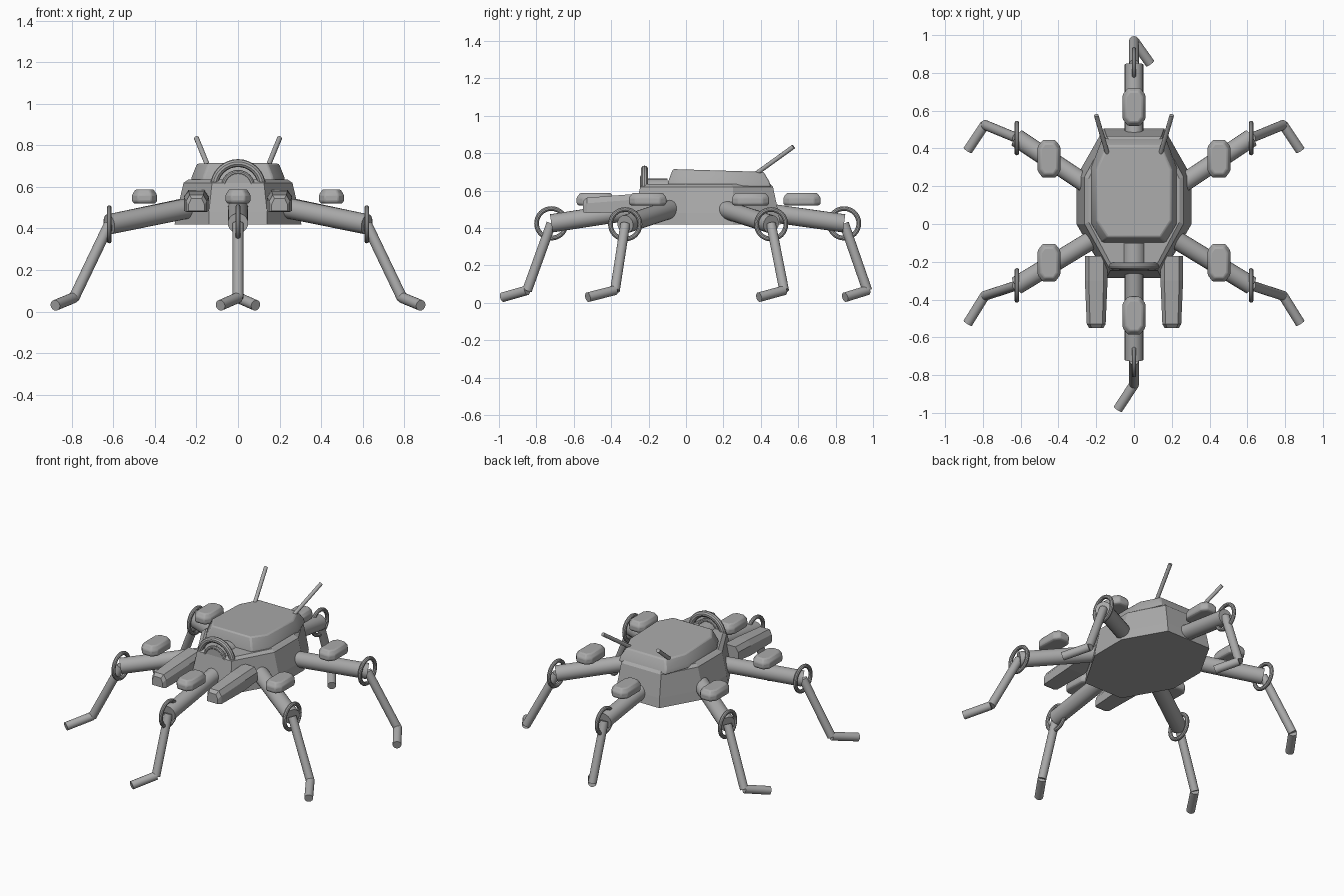
import bpy, bmesh, math
from mathutils import Vector

if "Cube" in bpy.data.objects:
    bpy.data.objects.remove(bpy.data.objects["Cube"])

grey = bpy.data.materials.new("plain_grey")
grey.diffuse_color = (0.4, 0.4, 0.4, 1)
grey.use_nodes = True
grey.node_tree.nodes["Principled BSDF"].inputs["Base Color"].default_value = grey.diffuse_color


def finish(ob, name, smooth=True):
    ob.name = name
    ob.data.materials.clear()
    ob.data.materials.append(grey)
    if smooth:
        bpy.ops.object.select_all(action='DESELECT')
        ob.select_set(True)
        bpy.context.view_layer.objects.active = ob
        bpy.ops.object.shade_smooth_by_angle(angle=math.radians(35))
    return ob


def rod(name, a, b, r, sides=20):
    a, b = Vector(a), Vector(b)
    d = b - a
    bpy.ops.mesh.primitive_cylinder_add(vertices=sides, radius=r, depth=d.length, location=(a + b) / 2)
    ob = bpy.context.object
    ob.rotation_euler = d.to_track_quat('Z', 'Y').to_euler()
    return finish(ob, name)


def ring(name, loc, R, r, rot):
    bpy.ops.mesh.primitive_torus_add(location=loc, rotation=rot, major_radius=R, minor_radius=r,
                                     major_segments=32, minor_segments=10)
    return finish(bpy.context.object, name)


def loft(name, rings, bevel=0.0):
    """Skin a stack of equal-length point rings and cap both ends."""
    bm = bmesh.new()
    rows = [[bm.verts.new(p) for p in pts] for pts in rings]
    n = len(rows[0])
    for lo, hi in zip(rows, rows[1:]):
        for i in range(n):
            bm.faces.new((lo[i], lo[(i + 1) % n], hi[(i + 1) % n], hi[i]))
    bm.faces.new(rows[0][::-1])
    bm.faces.new(rows[-1])
    bmesh.ops.recalc_face_normals(bm, faces=bm.faces)
    me = bpy.data.meshes.new(name)
    bm.to_mesh(me)
    bm.free()
    ob = bpy.data.objects.new(name, me)
    bpy.context.collection.objects.link(ob)
    if bevel:
        m = ob.modifiers.new("bevel", 'BEVEL')
        m.width, m.segments = bevel, 2
    return finish(ob, name, bevel > 0)


def octagon(w, nf, nb, y0, ya, yb, y1, z, z_back=None):
    """Eight-sided outline: half width w, front/back edge half widths nf/nb."""
    zb = z if z_back is None else z_back
    pts = [(nf, y0), (w, ya), (w, yb), (nb, y1), (-nb, y1), (-w, yb), (-w, ya), (-nf, y0)]
    return [(x, y, z + (zb - z) * (y - y0) / (y1 - y0)) for x, y in pts]


# Hull and raised cabin
loft("hull", [octagon(0.305, 0.14, 0.16, -0.285, 0.0, 0.25, 0.505, 0.42),
              octagon(0.295, 0.14, 0.155, -0.275, 0.0, 0.25, 0.495, 0.48),
              octagon(0.262, 0.125, 0.145, -0.245, 0.0, 0.25, 0.465, 0.62),
              octagon(0.24, 0.115, 0.135, -0.225, 0.01, 0.24, 0.45, 0.635)])
loft("cabin", [octagon(0.228, 0.17, 0.17, -0.10, 0.0, 0.30, 0.455, 0.62),
               octagon(0.222, 0.165, 0.165, -0.095, 0.0, 0.30, 0.445, 0.65),
               octagon(0.197, 0.14, 0.14, -0.07, 0.02, 0.29, 0.415, 0.715, 0.70)], 0.008)

# Round front eye with its hood ring
ring("eye_hood", (0, -0.222, 0.60), 0.115, 0.019, (math.pi / 2, 0, 0))
ring("eye_rim", (0, -0.235, 0.60), 0.07, 0.012, (math.pi / 2, 0, 0))
rod("eye", (0, -0.10, 0.60), (0, -0.245, 0.60), 0.064, 24)


def pad(x, y):
    rows = []
    for z, s in ((0.52, 0.85), (0.53, 1.0), (0.562, 1.0), (0.588, 0.72)):
        w, l = 0.06 * s, 0.1 * (1 - (1 - s) * 0.7)
        rows.append([(x + px, y + py, z) for px, py, _ in
                     octagon(w, w * 0.55, w * 0.55, -l, -l * 0.65, l * 0.65, l, z)])
    loft("leg_pad", rows, 0.007)


def leg(hip, knee, ankle, toe, pad_xy):
    rod("thigh", hip, knee, 0.049)
    ring("knee_ring", knee, 0.079, 0.0125, (0, math.pi / 2, 0))
    rod("shin", knee, ankle, 0.026)
    rod("foot", Vector(ankle) + Vector((0, 0, 0.002)), toe, 0.026)
    pad(*pad_xy)


# Side legs, mirrored left and right
for s in (1, -1):
    leg((s * 0.22, 0.19, 0.505), (s * 0.62, 0.455, 0.42), (s * 0.79, 0.525, 0.065),
        (s * 0.88, 0.39, 0.03), (s * 0.45, 0.345))
    leg((s * 0.20, -0.07, 0.505), (s * 0.62, -0.325, 0.42), (s * 0.79, -0.38, 0.065),
        (s * 0.88, -0.525, 0.03), (s * 0.45, -0.205))

# Front and rear legs
leg((0, -0.2, 0.505), (0, -0.72, 0.425), (0, -0.85, 0.065), (-0.085, -0.98, 0.03), (0, -0.485))
leg((0, 0.35, 0.495), (0, 0.845, 0.425), (0, 0.97, 0.065), (0.085, 0.85, 0.03), (0, 0.62))

# Forward pods and antennae
for s in (1, -1):
    rows = []
    for y, w, z0, z1 in ((-0.55, 0.038, 0.485, 0.545), (-0.53, 0.05, 0.48, 0.562),
                         (-0.30, 0.06, 0.485, 0.58), (-0.17, 0.06, 0.50, 0.585)):
        c = s * 0.2
        rows.append([(c - w, y, z0), (c + w, y, z0), (c + w, y, z1 - 0.03),
                     (c + w * 0.65, y, z1), (c - w * 0.65, y, z1), (c - w, y, z1 - 0.03)])
    loft("front_pod", rows)
    rod("antenna", (s * 0.137, 0.36, 0.68), (s * 0.2, 0.575, 0.835), 0.012, 12)
